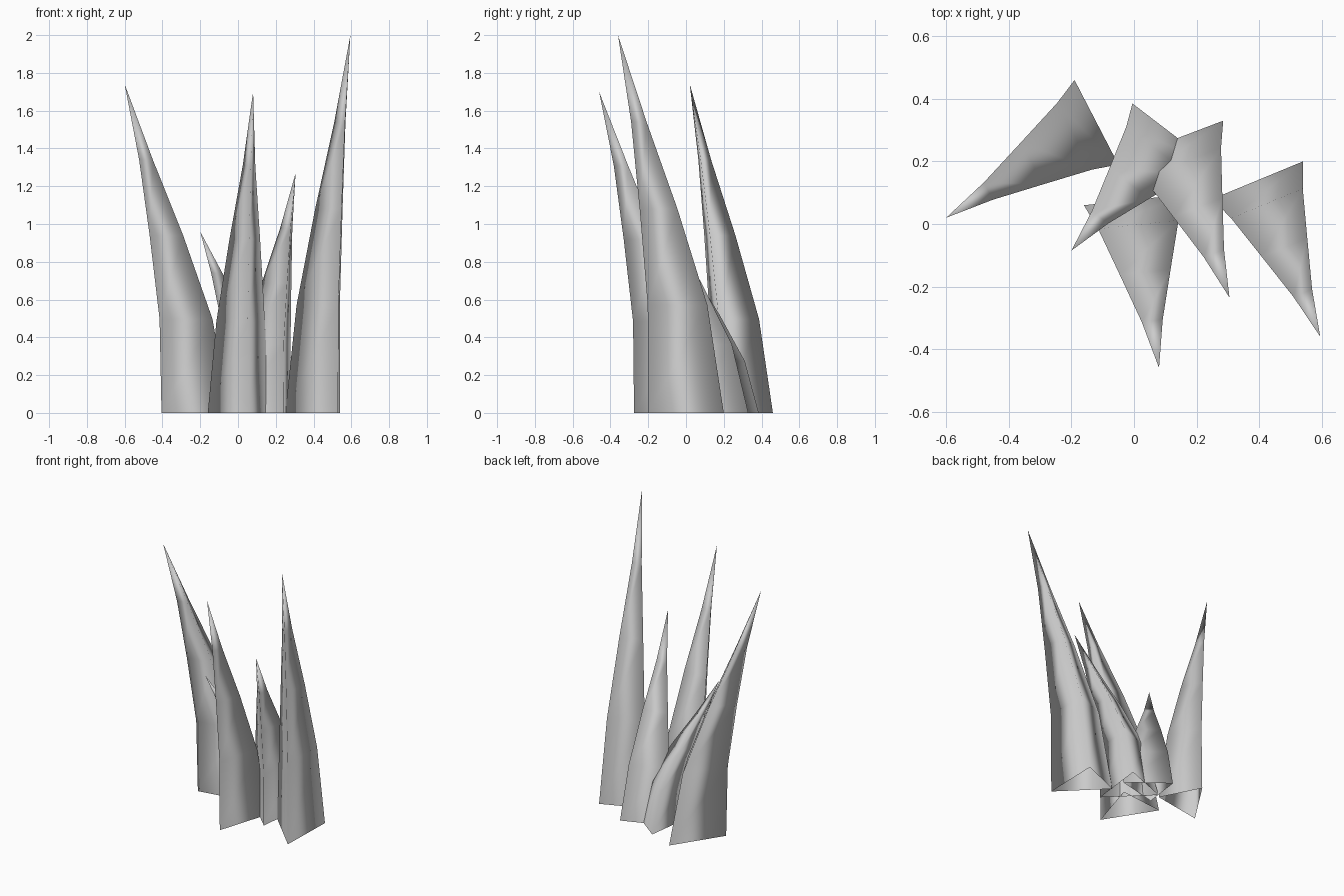
import bpy, bmesh
from mathutils import Vector

if "Cube" in bpy.data.objects:
    bpy.data.objects.remove(bpy.data.objects["Cube"])

# Shared blade profile: (height fraction, cross-section scale, bend fraction)
RINGS = [(0, 1, 0), (0.285, 0.79, 0.13), (0.54, 0.50, 0.41), (0.77, 0.205, 0.70)]


def blade(name, corners, tip):
    """Three-sided blade, open underneath, tapering and bending to its tip."""
    corners = [Vector((x, y, 0)) for x, y in corners]
    tip = Vector(tip)
    centre = sum(corners, Vector()) / 3
    lean = Vector((tip.x - centre.x, tip.y - centre.y, 0))
    bm = bmesh.new()
    rings = []
    for h, s, b in RINGS:
        mid = centre + lean * b + Vector((0, 0, tip.z * h))
        rings.append([bm.verts.new(mid + (c - centre) * s) for c in corners])
    top = bm.verts.new(tip)
    for i in range(3):
        j = (i + 1) % 3
        for lo, hi in zip(rings, rings[1:]):
            bm.faces.new((lo[i], lo[j], hi[j], hi[i]))
        bm.faces.new((rings[-1][i], rings[-1][j], top))
    for f in bm.faces:
        f.smooth = True
    mesh = bpy.data.meshes.new(name)
    bm.to_mesh(mesh)
    bm.free()
    obj = bpy.data.objects.new(name, mesh)
    bpy.context.collection.objects.link(obj)
    return obj


# Five blades of the tuft, base corners counter-clockwise
blade("left_blade", [(-0.405, 0.13), (-0.05, 0.19), (-0.19, 0.46)], (-0.60, 0.02, 1.74))
blade("tall_right_blade", [(0.25, 0.08), (0.53, -0.20), (0.54, 0.20)], (0.595, -0.36, 2.0))
blade("front_blade", [(-0.16, 0.06), (0.05, -0.275), (0.165, 0.095)], (0.08, -0.46, 1.70))
blade("short_right_blade", [(-0.03, 0.21), (0.24, -0.055), (0.285, 0.33)], (0.305, -0.235, 1.27))
blade("short_back_blade", [(-0.04, 0.12), (0.25, 0.19), (-0.005, 0.385)], (-0.20, -0.085, 0.96))
